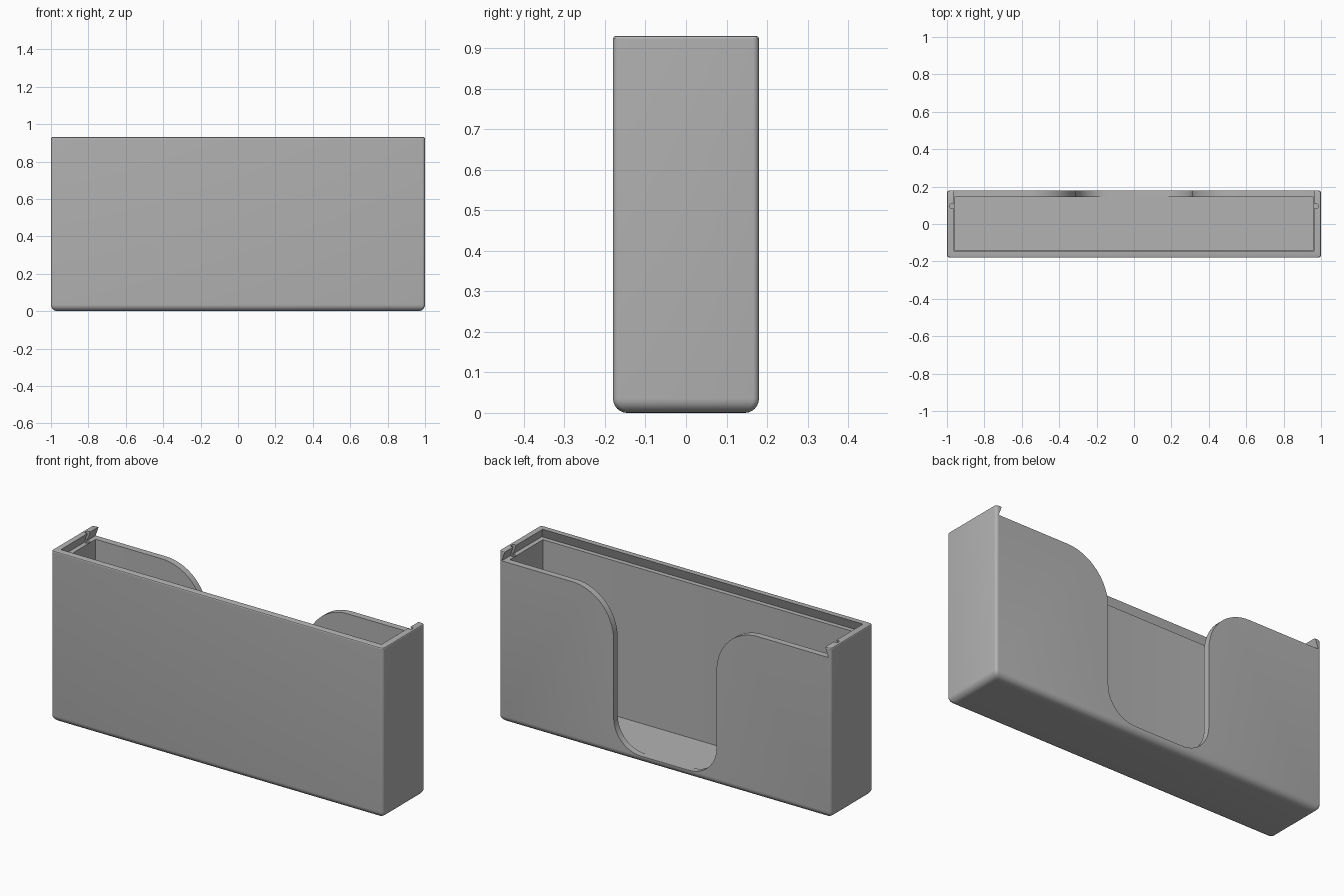
import bpy
import bmesh
import math

cube = bpy.data.objects.get("Cube")
if cube:
    bpy.data.objects.remove(cube, do_unlink=True)

HX, HY, TOP = 1.0, 0.18, 0.93
LEDGE = 0.877      # floor of the lid groove and top of the back wall
FLOOR = 0.035

grey = bpy.data.materials.new("plain grey")
grey.use_nodes = True
colour = (0.45, 0.45, 0.45, 1)
grey.diffuse_color = colour
grey.node_tree.nodes["Principled BSDF"].inputs["Base Color"].default_value = colour


def arc(cx, cy, r, start, end, steps):
    angles = [math.radians(start + (end - start) * i / steps) for i in range(steps + 1)]
    return [(cx + r * math.cos(a), cy + r * math.sin(a)) for a in angles]


def rounded_rect(hx, y0, y1, r):
    pts = []
    for cx, cy, a in ((hx - r, y1 - r, 0), (r - hx, y1 - r, 90),
                      (r - hx, y0 + r, 180), (hx - r, y0 + r, 270)):
        pts += arc(cx, cy, r, a, a + 90, 5)
    return pts


def loft(name, rings):
    """Closed solid through a stack of equal-length rings of 3D points."""
    bm = bmesh.new()
    loops = [[bm.verts.new(p) for p in ring] for ring in rings]
    for a, b in zip(loops, loops[1:]):
        for i in range(len(a)):
            j = (i + 1) % len(a)
            bm.faces.new((a[i], a[j], b[j], b[i]))
    bm.faces.new(loops[0])
    bm.faces.new(loops[-1])
    bmesh.ops.recalc_face_normals(bm, faces=bm.faces)
    mesh = bpy.data.meshes.new(name)
    bm.to_mesh(mesh)
    bm.free()
    mesh.materials.append(grey)
    obj = bpy.data.objects.new(name, mesh)
    bpy.context.collection.objects.link(obj)
    return obj


def flat_ring(points, z):
    return [(x, y, z) for x, y in points]


# Outer case with a rounded bottom and a softened rim
R = 0.035
sections = [(R * (1 - math.cos(t)), R * (1 - math.sin(t)))
            for t in (math.radians(15 * i) for i in range(7))]
sections = [(R - a, R - R * math.cos(math.asin(min(1, a / R)))) for a, _ in sections]
sections = [(R * (1 - math.sin(math.radians(15 * i))),
             R * (1 - math.cos(math.radians(15 * i)))) for i in range(7)]
sections += [(0, TOP - 0.006), (0.002, TOP - 0.002), (0.006, TOP)]
case = loft("dispenser_case", [
    flat_ring(rounded_rect(HX - d, d - HY, HY - d, 0.015), z) for d, z in sections])

# Storage cavity
cavity = loft("cavity_cutter", [
    flat_ring(rounded_rect(0.959, -0.139, 0.145, 0.002), z) for z in (FLOOR, 1.0)])

# Dovetail groove for a sliding lid, open through the back
groove = loft("lid_groove_cutter", [
    flat_ring([(-hx, y), (hx, y), (hx, 0.3), (-hx, 0.3)], z)
    for hx, y, z in ((0.984, -0.164, LEDGE), (0.965, -0.145, TOP), (0.962, -0.142, TOP + 0.01))])

# Finger opening in the back wall: flared top, rounded bottom
W, LOW, FLARE, SILL = 0.31, 0.165, 0.25, 0.038
half = arc(W - LOW, SILL + LOW, LOW, -90, 0, 12)
half += arc(W + FLARE, LEDGE - FLARE, FLARE, 180, 90, 16)
half.append((W + FLARE, 1.0))
outline = half + [(-x, z) for x, z in reversed(half)]
opening = loft("finger_opening_cutter", [[(x, y, z) for x, z in outline] for y in (0.1, 0.3)])

# Small round detents for the lid, one on each side
detents = [loft("detent_cutter", [
    flat_ring(arc(s * 0.973, 0.095, 0.013, 0, 345, 23), z) for z in (LEDGE - 0.01, 1.0)])
    for s in (-1, 1)]

for cutter in [cavity, groove, opening] + detents:
    mod = case.modifiers.new(cutter.name, 'BOOLEAN')
    mod.operation = 'DIFFERENCE'
    mod.solver = 'EXACT'
    mod.object = cutter

# Apply the cuts, then remove the cutters
bpy.context.view_layer.update()
result = bpy.data.meshes.new_from_object(case.evaluated_get(bpy.context.evaluated_depsgraph_get()))
case.modifiers.clear()
case.data = result
for cutter in [cavity, groove, opening] + detents:
    bpy.data.objects.remove(cutter, do_unlink=True)

bpy.ops.object.select_all(action='DESELECT')
case.select_set(True)
bpy.context.view_layer.objects.active = case
bpy.ops.object.shade_smooth_by_angle(angle=math.radians(25))
